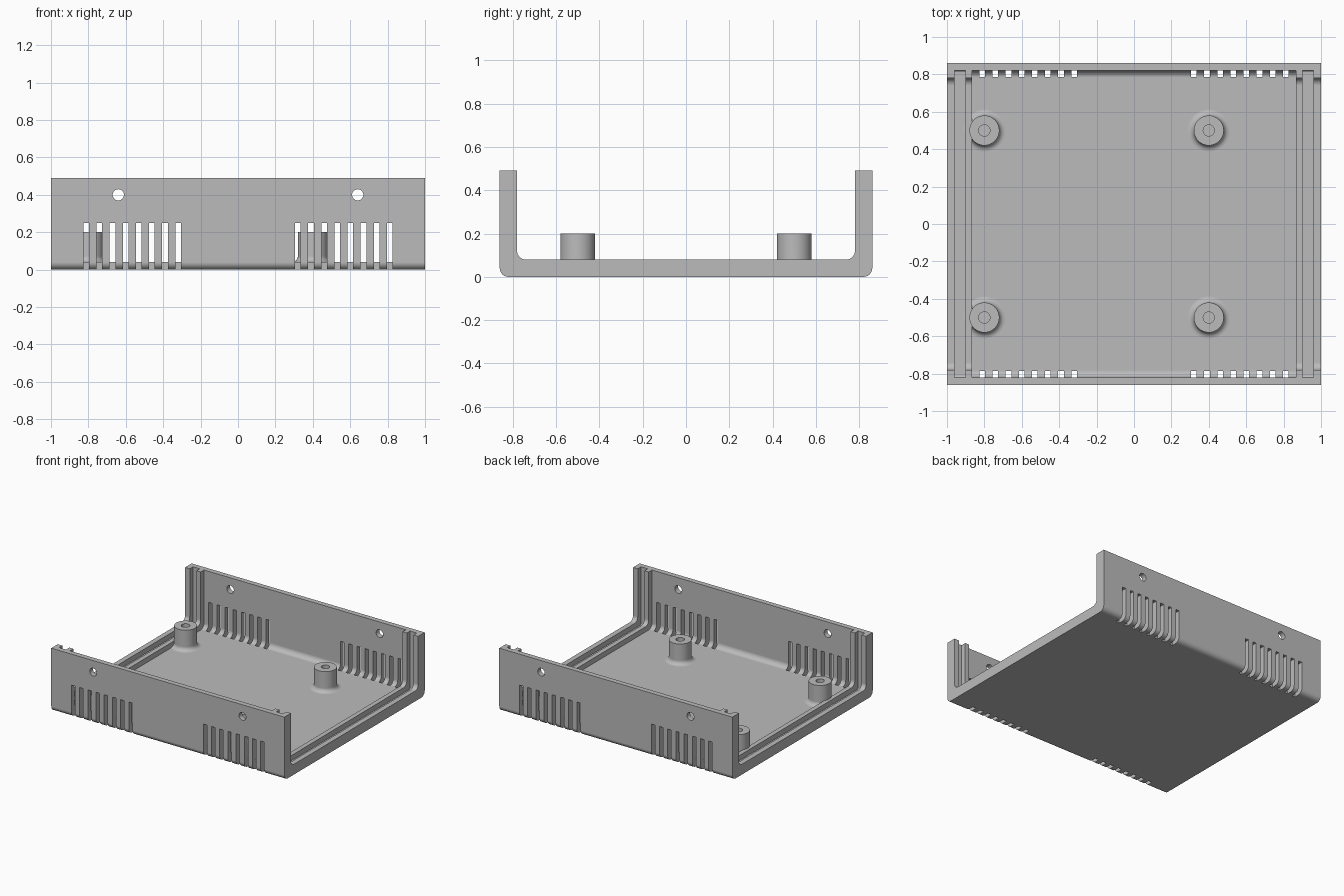
import bpy, bmesh, math
from mathutils import Matrix, Vector

if "Cube" in bpy.data.objects:
    bpy.data.objects.remove(bpy.data.objects["Cube"])

HALF_Y, HEIGHT = 0.86, 0.49
THIN, THICK = 0.04, 0.08      # shell thickness, and thickness at the ribs
FILLET = 0.04

grey = bpy.data.materials.new("light grey plastic")
grey.use_nodes = True
COLOUR = (0.5, 0.5, 0.5, 1)
grey.diffuse_color = COLOUR
grey.node_tree.nodes["Principled BSDF"].inputs["Base Color"].default_value = COLOUR


def make_object(name, bm):
    bmesh.ops.recalc_face_normals(bm, faces=bm.faces)
    mesh = bpy.data.meshes.new(name)
    bm.to_mesh(mesh)
    bm.free()
    mesh.materials.append(grey)
    obj = bpy.data.objects.new(name, mesh)
    bpy.context.collection.objects.link(obj)
    return obj


def activate(obj):
    bpy.ops.object.select_all(action='DESELECT')
    obj.select_set(True)
    bpy.context.view_layer.objects.active = obj


def trough(bm, x0, x1, half, bottom, top, r, steps=8):
    """Block along x with its two lower edges rounded."""
    pts = [(half, top)]
    for i in range(steps + 1):
        a = math.pi / 2 * i / steps
        pts.append((half - r + r * math.cos(a), bottom + r - r * math.sin(a)))
    pts += [(-y, z) for y, z in reversed(pts)]
    face = bm.faces.new([bm.verts.new((x0, y, z)) for y, z in pts])
    new = bmesh.ops.extrude_face_region(bm, geom=[face])["geom"]
    verts = [g for g in new if isinstance(g, bmesh.types.BMVert)]
    bmesh.ops.translate(bm, verts=verts, vec=(x1 - x0, 0, 0))


def box(bm, x, y, z, sx, sy, sz):
    m = Matrix.Translation((x, y, z)) @ Matrix.Diagonal((sx, sy, sz, 1))
    bmesh.ops.create_cube(bm, size=1, matrix=m)


def cut(target, bm, name):
    cutter = make_object(name, bm)
    cutter.hide_render = True
    mod = target.modifiers.new(name, 'BOOLEAN')
    mod.operation, mod.solver, mod.object = 'DIFFERENCE', 'EXACT', cutter
    activate(target)
    bpy.ops.object.modifier_apply(modifier=mod.name)
    bpy.data.objects.remove(cutter)


def smooth(obj):
    activate(obj)
    bpy.ops.object.shade_smooth_by_angle(angle=math.radians(30))
    obj.modifiers.new("even shading", 'WEIGHTED_NORMAL').keep_sharp = True


# Open tray: rounded block hollowed to the rib thickness
bm = bmesh.new()
trough(bm, -1, 1, HALF_Y, 0, HEIGHT, FILLET)
tray = make_object("tray", bm)
bm = bmesh.new()
trough(bm, -1.1, 1.1, HALF_Y - THICK, THICK, 0.7, FILLET)
cut(tray, bm, "inner space")

# Deeper main cavity and the panel groove at each end
bm = bmesh.new()
for x0, x1 in ((-0.96, -0.902), (-0.866, 0.866), (0.902, 0.96)):
    r = FILLET if x0 == -0.866 else 0.01
    trough(bm, x0, x1, HALF_Y - THIN, THIN, 0.7, r)
cut(tray, bm, "cavity and grooves")

# Vent slots in both walls, running under the bottom edge
bm = bmesh.new()
for sx in (-1, 1):
    for sy in (-1, 1):
        for i in range(8):
            box(bm, sx * (0.32 + 0.0702 * i), sy * 0.843, 0.075, 0.03, 0.112, 0.35)
cut(tray, bm, "vent slots")

# Screw holes through both walls
bm = bmesh.new()
for x in (-0.64, 0.64):
    for y in (-0.84, 0.84):
        m = Matrix.Translation((x, y, 0.4)) @ Matrix.Rotation(math.pi / 2, 4, 'X')
        bmesh.ops.create_cone(bm, cap_ends=True, segments=32, radius1=0.03,
                              radius2=0.03, depth=0.2, matrix=m)
cut(tray, bm, "screw holes")
smooth(tray)


# Standoffs: turned posts with a blind hole and a flared foot
def standoff(name, x, y):
    r, flare = 0.08, 0.032
    pts = [(0, 0.042), (0.03, 0.042), (0.03, 0.2), (r, 0.2)]
    for i in range(7):
        a = math.pi / 2 * i / 6
        pts.append((r + flare * (1 - math.cos(a)), THIN + flare * (1 - math.sin(a))))
    pts += [(r + flare, 0.02), (0, 0.02)]
    bm = bmesh.new()
    verts = [bm.verts.new((px, 0, pz)) for px, pz in pts]
    edges = [bm.edges.new(pair) for pair in zip(verts, verts[1:])]
    bmesh.ops.spin(bm, geom=verts + edges, cent=(0, 0, 0), axis=(0, 0, 1),
                   angle=math.tau, steps=48)
    bmesh.ops.remove_doubles(bm, verts=bm.verts, dist=0.0001)
    bmesh.ops.translate(bm, verts=bm.verts, vec=Vector((x, y, 0)))
    smooth(make_object(name, bm))


for x, side in ((-0.8, "right"), (0.4, "left")):
    for y, end in ((-0.5, "front"), (0.5, "back")):
        standoff(f"standoff_{end}_{side}", x, y)
